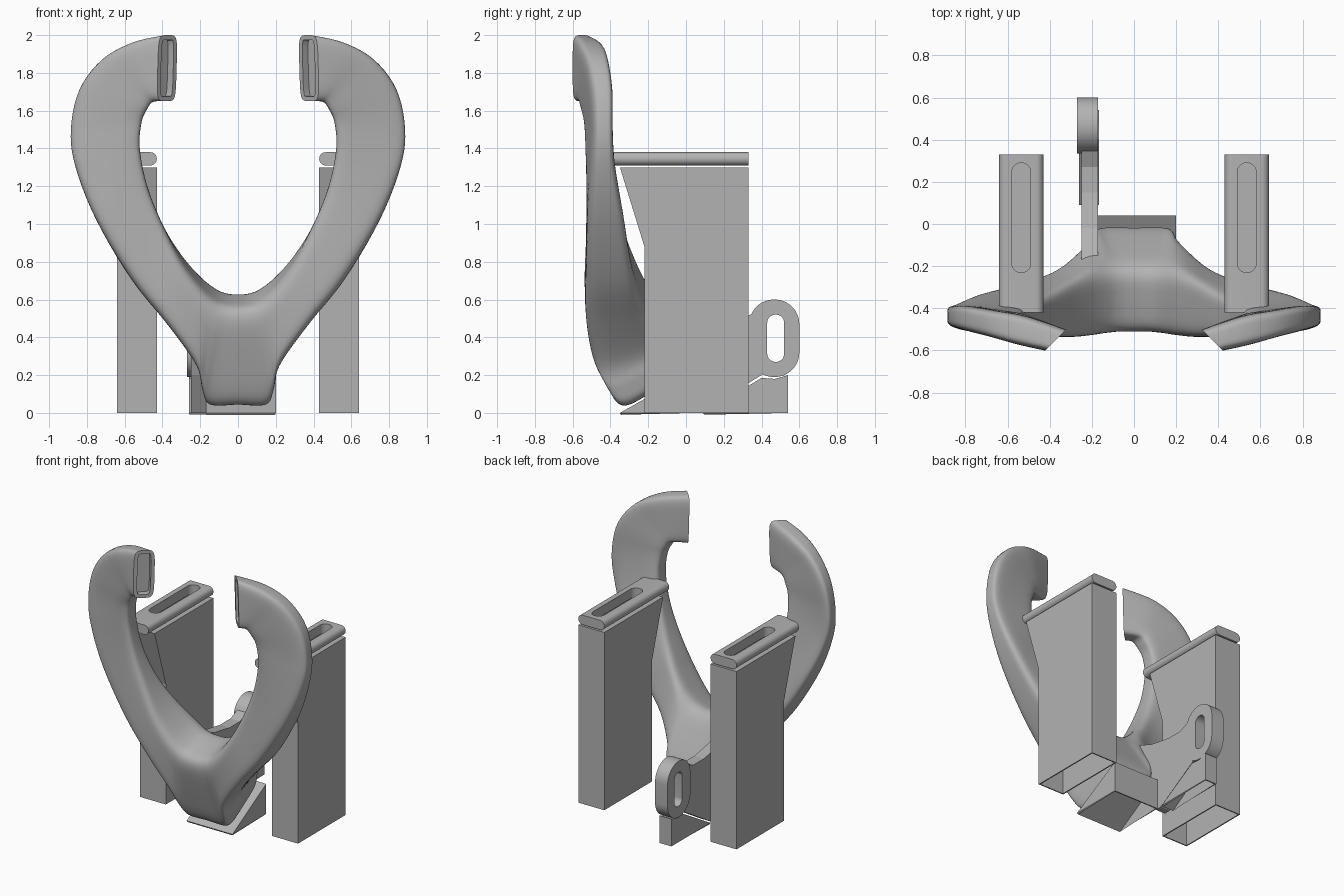
import bpy
import bmesh
import math
from mathutils import Vector

start_cube = bpy.data.objects.get("Cube")
if start_cube:
    bpy.data.objects.remove(start_cube, do_unlink=True)

grey = bpy.data.materials.new("plain_grey")
grey.use_nodes = True
grey.diffuse_color = (0.45, 0.45, 0.45, 1)
grey.node_tree.nodes["Principled BSDF"].inputs["Base Color"].default_value = grey.diffuse_color


def make_object(name, mesh_builder):
    """Turn a bmesh into a named grey object."""
    bmesh.ops.recalc_face_normals(mesh_builder, faces=mesh_builder.faces)
    mesh = bpy.data.meshes.new(name)
    mesh_builder.to_mesh(mesh)
    mesh_builder.free()
    mesh.materials.append(grey)
    part = bpy.data.objects.new(name, mesh)
    bpy.context.collection.objects.link(part)
    return part


def select_only(part):
    bpy.ops.object.select_all(action="DESELECT")
    part.select_set(True)
    bpy.context.view_layer.objects.active = part


def smooth(part, degrees=35):
    select_only(part)
    bpy.ops.object.shade_smooth_by_angle(angle=math.radians(degrees))


def prism(name, outline, axis, low, high, open_bottom=False):
    """Extrude a flat outline along one axis, optionally with no floor."""
    def place(pair, along):
        coords = list(pair)
        coords.insert("xyz".index(axis), along)
        return Vector(coords)

    bm = bmesh.new()
    face = bm.faces.new([bm.verts.new(place(pair, low)) for pair in outline])
    grown = bmesh.ops.extrude_face_region(bm, geom=[face], use_keep_orig=True)
    moved = [item for item in grown["geom"] if isinstance(item, bmesh.types.BMVert)]
    shift = place((0, 0), high - low)
    bmesh.ops.translate(bm, verts=moved, vec=shift)
    bmesh.ops.recalc_face_normals(bm, faces=bm.faces)
    if open_bottom:
        floor = [f for f in bm.faces if all(abs(v.co.z) < 0.001 for v in f.verts)]
        bmesh.ops.delete(bm, geom=floor, context="FACES_ONLY")
    return make_object(name, bm)


def rounded_outline(left, right, bottom, top, radius, steps=8):
    """Rectangle with round corners, as a list of pairs."""
    pairs = []
    corners = [(right, top), (left, top), (left, bottom), (right, bottom)]
    inward = [(-1, -1), (1, -1), (1, 1), (-1, 1)]
    for quarter, (corner, sign) in enumerate(zip(corners, inward)):
        for step in range(steps + 1):
            angle = math.pi / 2 * (quarter + step / steps)
            pairs.append((corner[0] + radius * (sign[0] + math.cos(angle)),
                          corner[1] + radius * (sign[1] + math.sin(angle))))
    return pairs


def cut(part, cutter):
    """Subtract the cutter and remove it."""
    cutter.hide_render = True
    modifier = part.modifiers.new("slot", "BOOLEAN")
    modifier.operation = "DIFFERENCE"
    modifier.object = cutter
    modifier.solver = "EXACT"
    select_only(part)
    bpy.ops.object.modifier_apply(modifier=modifier.name)
    bpy.data.objects.remove(cutter, do_unlink=True)


def hollow(part):
    """Thin walls, grown inward."""
    modifier = part.modifiers.new("walls", "SOLIDIFY")
    modifier.thickness = 0.012
    modifier.offset = -1


# Horseshoe frame: per station inner x, z, front y, back y; outer x, z, front y, back y;
# then the rise of the back edge (inner, outer) and its sideways skew
half = [
    (0, .55, -.54, -.21, 0, 0, -.37, .02, .1, .24, 0),
    (.06, .555, -.54, -.21, .15, 0, -.37, .02, .1, .24, 0),
    (.12, .58, -.54, -.22, .19, .08, -.42, 0, .1, .23, 0),
    (.2, .66, -.54, -.23, .22, .22, -.49, -.06, .08, .15, 0),
    (.3, .8, -.54, -.27, .37, .45, -.53, -.2, .05, .05, 0),
    (.4, 1, -.53, -.33, .56, .7, -.53, -.27, 0, 0, 0),
    (.48, 1.2, -.53, -.38, .75, 1.02, -.52, -.32, 0, 0, 0),
    (.52, 1.4, -.54, -.4, .86, 1.3, -.5, -.37, 0, 0, 0),
    (.51, 1.54, -.55, -.42, .885, 1.5, -.49, -.38, 0, 0, 0),
    (.48, 1.61, -.57, -.43, .84, 1.71, -.5, -.38, 0, 0, 0),
    (.46, 1.64, -.58, -.44, .72, 1.87, -.53, -.4, 0, 0, 0),
    (.45, 1.65, -.59, -.46, .57, 1.96, -.57, -.43, 0, 0, -.03),
    (.43, 1.65, -.6, -.5, .42, 2, -.6, -.5, 0, 0, -.1),
]
mirrored = [tuple(-n if i in (0, 4, 10) else n for i, n in enumerate(row)) for row in half]
stations = mirrored[:0:-1] + half


def blend(before, start, end, after, t):
    """Smooth curve through successive stations."""
    return [0.5 * (2 * b + (c - a) * t + (2 * a - 5 * b + 4 * c - d) * t ** 2
                   + (3 * b - a - 3 * c + d) * t ** 3)
            for a, b, c, d in zip(before, start, end, after)]


def frame_ring(row, count=40, power=5):
    """Rounded four-cornered section between the inner and outer edge."""
    ix, iz, ifront, iback, ox, oz, ofront, oback, irise, orise, skew = row
    inner_front, inner_back = Vector((ix, ifront, iz)), Vector((ix + skew, iback, iz + irise))
    outer_front, outer_back = Vector((ox, ofront, oz)), Vector((ox + skew, oback, oz + orise))
    ring = []
    for step in range(count):
        angle = math.tau * (step + 0.5) / count
        u, v = [0.5 + 0.5 * math.copysign(abs(w) ** (2 / power), w)
                for w in (math.cos(angle), math.sin(angle))]
        ring.append(inner_front.lerp(inner_back, v).lerp(outer_front.lerp(outer_back, v), u))
    return ring


rows = []
last = len(stations) - 1
for i in range(last):
    group = [stations[min(max(i + k, 0), last)] for k in (-1, 0, 1, 2)]
    rows += [blend(*group, step / 5) for step in range(5)]
rows.append(stations[-1])

bm = bmesh.new()
rings = [[bm.verts.new(point) for point in frame_ring(row)] for row in rows]
for first, second in zip(rings, rings[1:]):
    for k in range(len(first)):
        bm.faces.new((first[k - 1], first[k], second[k], second[k - 1]))
# Recessed pockets in both tips
caps = [bm.faces.new(rings[0]), bm.faces.new(rings[-1])]
bmesh.ops.recalc_face_normals(bm, faces=bm.faces)
bmesh.ops.inset_region(bm, faces=caps, thickness=0.025)
bmesh.ops.inset_region(bm, faces=caps, thickness=0.002, depth=-0.04)
smooth(make_object("horseshoe_frame", bm), 45)

# Side pegs with a long slot, each above a hollow print support
for side, centre in (("left", 0.535), ("right", -0.535)):
    peg = prism(side + "_peg",
                rounded_outline(centre - .105, centre + .105, 1.31, 1.38, .034),
                "y", -.42, .33)
    slot = rounded_outline(centre - .045, centre + .045, -.23, .29, .044)
    cut(peg, prism("slot_cutter", slot, "z", 1.2, 1.5))
    smooth(peg)
    hollow(prism(side + "_peg_support",
                 [(-.22, 0), (.33, 0), (.33, 1.3), (-.35, 1.3), (-.22, .88)],
                 "x", centre - .105, centre + .105, open_bottom=True))

# Slotted lug and the arm joining it to the neck
lug = prism("lug_ring", rounded_outline(.335, .6, .19, .6, .13, 12), "x", -.27, -.17)
cut(lug, prism("slot_cutter", rounded_outline(.43, .52, .27, .52, .044), "x", -.4, 0))
smooth(lug)
prism("lug_arm",
      [(-.18, .58), (-.02, .52), (.15, .49), (.27, .49), (.34, .52), (.4, .55),
       (.4, .2), (.07, 0), (.02, 0), (-.1, .2), (-.2, .45)],
      "x", -.25, -.172)

# Hollow supports under the lug and under the neck
hollow(prism("lug_support", [(.09, 0), (.54, 0), (.54, .2), (.47, .18), (.4, .185)],
             "x", -.26, -.165, open_bottom=True))
hollow(prism("neck_support", [(-.35, 0), (.04, 0), (.04, .22)],
             "x", -.17, .2, open_bottom=True))
